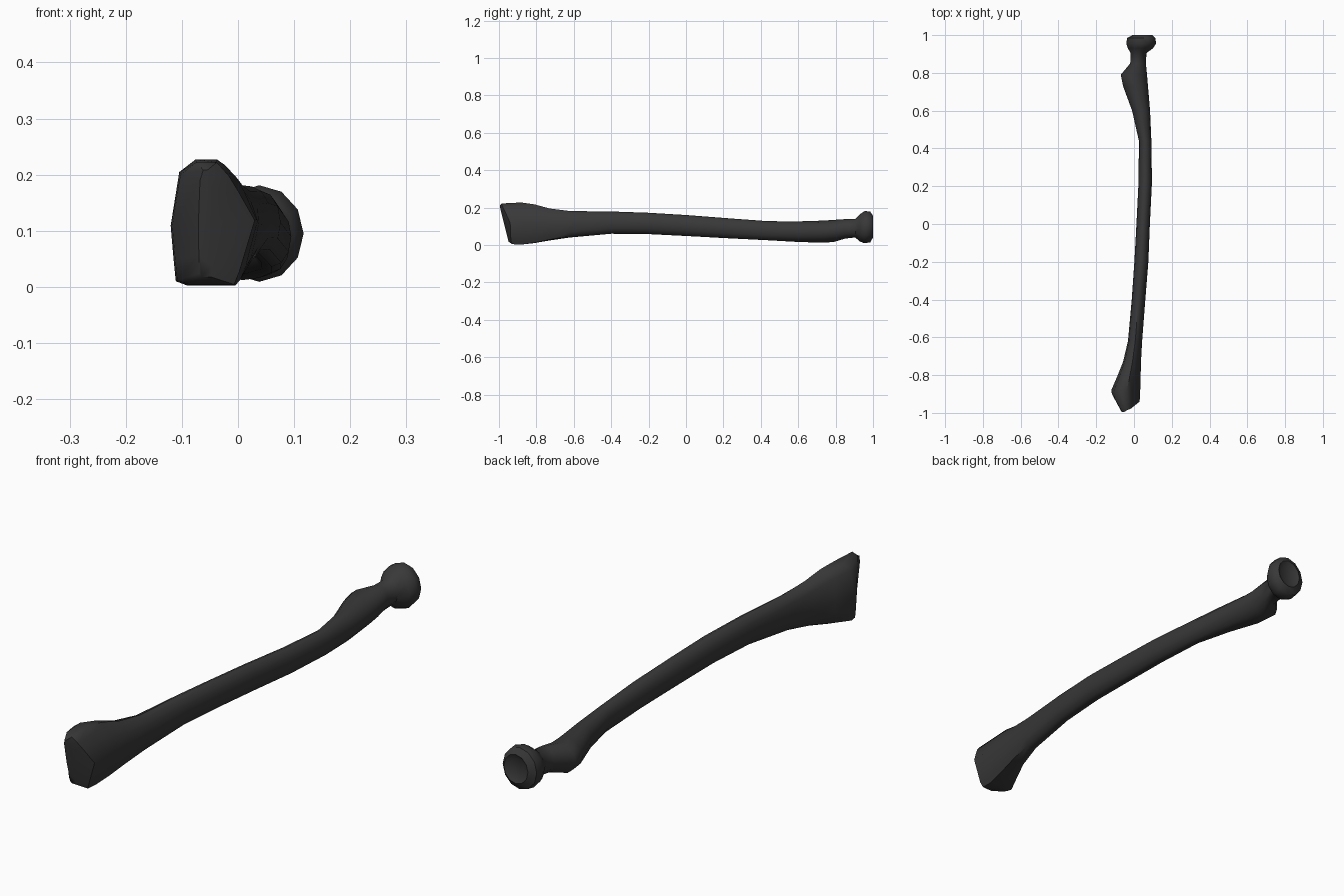
import bpy, bmesh, math

if "Cube" in bpy.data.objects:
    bpy.data.objects.remove(bpy.data.objects["Cube"])

N = 12
# Angular outline of the wide lower end, normalised to -1..1 (x, z)
END = [(1, .05), (.58, .55), (.37, .78), (.08, 1), (-.42, 1), (-.8, .8),
       (-1, -.05), (-.93, -.6), (-.88, -.93), (-.6, -1), (.5, -1), (.62, -.8)]
ROUND = [(math.cos(2 * math.pi * i / N), math.sin(2 * math.pi * i / N)) for i in range(N)]

# Sections along the shaft: y, left, right, bottom, top, share of the angular outline
SECTIONS = [
    (-.88, -.12, .033, .002, .227, 1),
    (-.81, -.09, .035, .01, .217, .85),
    (-.73, -.058, .037, .024, .195, .6),
    (-.62, -.032, .043, .04, .181, .3),
    (-.40, -.012, .06, .06, .179, .1),
    (-.20, .002, .076, .058, .172, 0),
    (.00, .013, .084, .048, .160, 0),
    (.22, .024, .095, .036, .143, 0),
    (.44, .026, .092, .025, .127, 0),
    (.60, -.010, .085, .016, .126, 0),
    (.73, -.058, .074, .012, .130, 0),
    (.79, -.070, .069, .016, .134, 0),
    (.85, -.020, .063, .034, .138, 0),
    (.905, -.018, .066, .040, .139, 0),
    (.93, -.032, .100, .018, .165, 0),
    (.955, -.041, .117, .009, .181, 0),
    (.985, -.036, .113, .014, .179, 0),
    (1.0, -.008, .098, .040, .155, 0),
]

bm = bmesh.new()


def outline(sec):
    y, l, r, b, t, k = sec
    pts = []
    for (ex, ez), (rx, rz) in zip(END, ROUND):
        nx, nz = rx + (ex - rx) * k, rz + (ez - rz) * k
        pts.append(((l + r) / 2 + nx * (r - l) / 2, y, (b + t) / 2 + nz * (t - b) / 2))
    return pts


def ring(pts):
    return [bm.verts.new(p) for p in pts]


# Slanted, ridged joint face at the lower end
cx, cz, hx, hz = -.0435, .113, .0765, .111
ridge = ring([(cx - .012 + nx * hx * .2, -.945 - .055 * (nz * .86 + 1) / 2, cz + nz * hz * .86)
              for nx, nz in END])
rim = ring([(cx + nx * hx * .96, -.92 - .02 * nx - .065 * (1 - nx * nx) * (nz + 1) / 2,
             cz + nz * hz * .98) for nx, nz in END])

# Shaft, side bump, neck and round head in one loft
rings = [ridge, rim] + [ring(outline(s)) for s in SECTIONS]

# Shallow dish in the head
dish = ring([(.045 + c * .035, .99, .097 + s * .038) for c, s in ROUND])
rings.append(dish)
for a, b in zip(rings, rings[1:]):
    for i in range(N):
        j = (i + 1) % N
        bm.faces.new((a[i], a[j], b[j], b[i]))
bm.faces.new(ridge)
bm.faces.new(dish)
bmesh.ops.recalc_face_normals(bm, faces=bm.faces)

mesh = bpy.data.meshes.new("forearm_bone")
bm.to_mesh(mesh)
bm.free()
bone = bpy.data.objects.new("forearm_bone", mesh)
bpy.context.collection.objects.link(bone)

# Dark colour and smooth shading
mat = bpy.data.materials.new("dark_bone")
mat.diffuse_color = (.04, .04, .04, 1)
mat.use_nodes = True
mat.node_tree.nodes["Principled BSDF"].inputs["Base Color"].default_value = mat.diffuse_color
mesh.materials.append(mat)
bpy.context.view_layer.objects.active = bone
bone.select_set(True)
bpy.ops.object.shade_smooth_by_angle(angle=math.radians(50))
